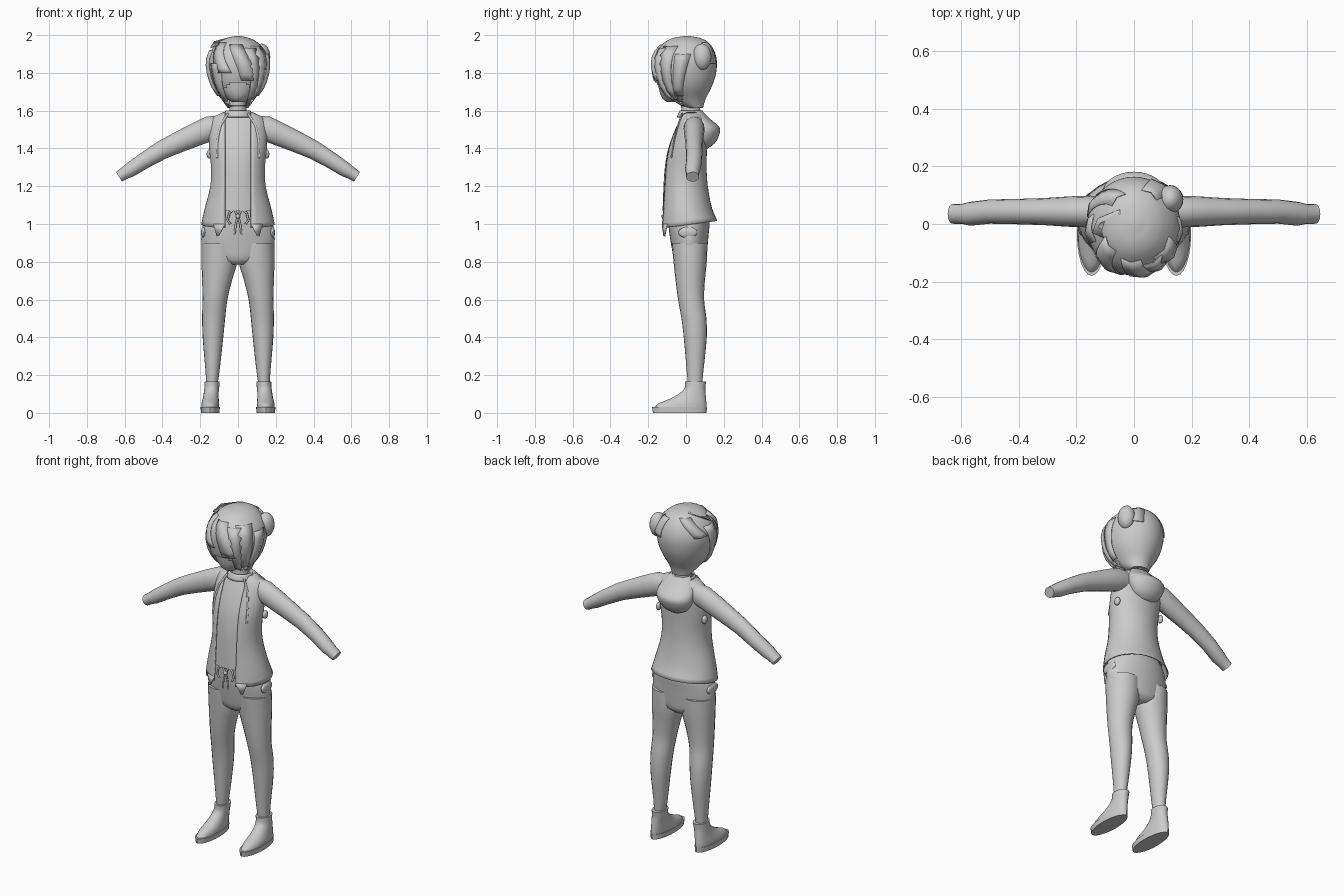
import bpy, bmesh, math
from mathutils import Vector

if "Cube" in bpy.data.objects:
    bpy.data.objects.remove(bpy.data.objects["Cube"])

grey = bpy.data.materials.new("soft grey")
grey.diffuse_color = (0.6, 0.6, 0.6, 1)
grey.use_nodes = True
grey.node_tree.nodes["Principled BSDF"].inputs["Base Color"].default_value = grey.diffuse_color


def make(name, verts, faces, angle=50, thick=0):
    me = bpy.data.meshes.new(name)
    me.from_pydata([tuple(v) for v in verts], [], faces)
    bm = bmesh.new()
    bm.from_mesh(me)
    bmesh.ops.recalc_face_normals(bm, faces=bm.faces)
    bm.to_mesh(me)
    bm.free()
    ob = bpy.data.objects.new(name, me)
    bpy.context.collection.objects.link(ob)
    me.materials.append(grey)
    if thick:
        mod = ob.modifiers.new("thickness", 'SOLIDIFY')
        mod.thickness, mod.offset = thick, 0
    bpy.ops.object.select_all(action='DESELECT')
    bpy.context.view_layer.objects.active = ob
    ob.select_set(True)
    bpy.ops.object.shade_smooth_by_angle(angle=math.radians(angle))
    return ob


def at(rows, z):
    """Interpolate rows that start with a height."""
    if z <= rows[0][0]:
        return rows[0]
    for i in range(len(rows) - 1):
        a, b = rows[i], rows[i + 1]
        if z <= b[0]:
            p, q = rows[max(i - 1, 0)], rows[min(i + 2, len(rows) - 1)]
            t, h = (z - a[0]) / (b[0] - a[0]), b[0] - a[0]
            out = [z]
            for k in range(1, len(a)):
                m0 = (b[k] - p[k]) / (b[0] - p[0]) * h
                m1 = (q[k] - a[k]) / (q[0] - a[0]) * h
                out.append((2*t**3 - 3*t*t + 1) * a[k] + (t**3 - 2*t*t + t) * m0
                           + (3*t*t - 2*t**3) * b[k] + (t**3 - t*t) * m1)
            return out
    return rows[-1]


def ring_point(row, a, off=0):
    """Row is z, x0, x1, y0, y1; angle 0 is the front."""
    z, x0, x1, y0, y1 = row
    return Vector(((x0 + x1) / 2 + ((x1 - x0) / 2 + off) * math.sin(a),
                   (y0 + y1) / 2 - ((y1 - y0) / 2 + off) * math.cos(a), z))


def stack(name, rows, n=24, steps=3, gap=0, tilt=0, thick=0, caps=True, angle=50):
    """Stacked elliptical rings, optionally open at the front."""
    zs = [rows[0][0]]
    for a, b in zip(rows, rows[1:]):
        zs += [a[0] + (b[0] - a[0]) * s / steps for s in range(1, steps + 1)]
    verts, faces = [], []
    cols = n + 1 if gap else n
    for z in zs:
        r = at(rows, z)
        start = math.asin(min(1, gap / ((r[2] - r[1]) / 2))) if gap else 0
        for i in range(cols):
            v = ring_point(r, start + (2 * math.pi - 2 * start) * i / n)
            v.z += tilt * v.y * max(0, (1.25 - z) / 0.25)
            verts.append(v)
    for j in range(len(zs) - 1):
        for i in range(n):
            k = (i + 1) % cols
            faces.append((j*cols + i, j*cols + k, (j+1)*cols + k, (j+1)*cols + i))
    if caps and not gap:
        faces += [tuple(range(n)), tuple(range((len(zs) - 1) * n, len(zs) * n))]
    return make(name, verts, faces, angle, thick)


def tube(name, pts, n=16):
    """Round tube through (x, y, z, radius in xz, radius in y)."""
    verts, faces = [], []
    for j, p in enumerate(pts):
        d = (Vector(pts[min(j + 1, len(pts) - 1)][:3]) - Vector(pts[max(j - 1, 0)][:3])).normalized()
        u = d.cross(Vector((0, 1, 0))).normalized()
        w = d.cross(u)
        for i in range(n):
            a = 2 * math.pi * i / n
            verts.append(Vector(p[:3]) + u * math.cos(a) * p[3] + w * math.sin(a) * p[4])
    for j in range(len(pts) - 1):
        for i in range(n):
            k = (i + 1) % n
            faces.append((j*n + i, j*n + k, (j+1)*n + k, (j+1)*n + i))
    faces += [tuple(range(n)), tuple(range((len(pts) - 1) * n, len(pts) * n))]
    return make(name, verts, faces)


def ball(name, loc, scale):
    bm = bmesh.new()
    bmesh.ops.create_uvsphere(bm, u_segments=20, v_segments=12, radius=1)
    verts = [Vector((v.co.x*scale[0], v.co.y*scale[1], v.co.z*scale[2])) + Vector(loc) for v in bm.verts]
    faces = [tuple(v.index for v in f.verts) for f in bm.faces]
    bm.free()
    return make(name, verts, faces)


def sym(z, r, y0, y1):
    return (z, -r, r, y0, y1)


# Jacket open at the front, with the shirt inside
jacket = [sym(.995, .192, -.135, .163), sym(1.07, .176, -.13, .135), sym(1.2, .144, -.125, .112),
          sym(1.3, .14, -.118, .106), sym(1.4, .15, -.1, .108), sym(1.5, .15, -.064, .11),
          sym(1.56, .132, -.035, .1), sym(1.59, .075, -.025, .085)]
stack("jacket", jacket, n=32, gap=.068, tilt=.13, thick=.006)
shirt = [(z, a + .008, b - .008, c + .006, d - .008) for z, a, b, c, d in jacket[1:]]
stack("shirt", shirt, n=32)
stack("collar", [sym(1.565, .072, -.045, .085), sym(1.6, .062, -.03, .085)], caps=False, thick=.008)

# Neck and head
stack("neck", [sym(1.55, .056, -.03, .085), sym(1.61, .045, -.025, .075), sym(1.7, .045, -.03, .08)])
stack("head", [sym(1.645, .03, -.1, -.03), sym(1.665, .062, -.125, .04), sym(1.71, .105, -.142, .09),
               sym(1.8, .14, -.155, .13), sym(1.88, .135, -.15, .13), sym(1.94, .09, -.1, .1)])

# Hair shell, with the lower front cut away
hair_rows = [sym(1.615, .055, .0, .09), sym(1.66, .088, -.1, .103), sym(1.72, .13, -.15, .133),
             sym(1.78, .152, -.172, .155), sym(1.85, .162, -.178, .164), sym(1.91, .148, -.16, .152),
             sym(1.96, .105, -.115, .12), sym(1.985, .06, -.068, .075), sym(1.995, .015, -.01, .02)]
hair = stack("hair", hair_rows, n=40, steps=4)
bm = bmesh.new()
bm.from_mesh(hair.data)
gone = []
for f in bm.faces:
    c = f.calc_center_median()
    if c.y < -.02 and c.z < 1.755 - 8 * c.x ** 2 and abs(c.x) < .115:
        gone.append(f)
bmesh.ops.delete(bm, geom=gone, context='FACES')
bm.to_mesh(hair.data)
bm.free()


def lock(name, a0, z0, a1, z1, w0, w1, lift=.008):
    """Tapered hair strand laid over the hair shell."""
    verts, faces, n = [], [], 6
    for i in range(n + 1):
        t = i / n
        z, a, w = z0 + (z1 - z0) * t, a0 + (a1 - a0) * t, w0 + (w1 - w0) * t
        r = at(hair_rows, z)
        for s, up in ((-1, .001), (0, lift), (1, .001)):
            verts.append(ring_point(r, a + s * w / max(r[2], .05), up + .003 * t))
    for i in range(n):
        for s in range(2):
            b = 3 * i + s
            faces.append((b, b + 1, b + 4, b + 3))
    make(name, verts, faces, 40, .004)


for i, s in enumerate([(-.9, 1.96, -.5, 1.80, .03, .045), (-.1, 1.95, .45, 1.76, .035, .05),
                       (.5, 1.93, .75, 1.63, .04, .012), (.9, 1.94, 1.0, 1.66, .045, .015),
                       (-.8, 1.85, -.85, 1.65, .045, .015), (1.5, 1.9, 1.3, 1.68, .04, .02),
                       (-1.5, 1.92, -1.3, 1.68, .045, .02), (2.6, 1.96, 2.4, 1.85, .03, .06),
                       (-2.5, 1.97, -2.0, 1.87, .03, .04)]):
    lock(f"hair_strand_{i}", *s)
ball("hair_tuft", (.125, .085, 1.885), (.046, .05, .07))
make("hair_wisp", [(-.03, -.04, 1.985), (-.05, .05, 1.985), (-.125, .02, 1.965), (-.145, -.03, 1.935),
                   (-.1, -.05, 1.95)], [(0, 1, 2, 3, 4)], 40, .006)

# Hood hanging on the back
stack("hood", [sym(1.4, .03, .09, .115), sym(1.425, .075, .05, .15), sym(1.47, .105, .03, .175),
               sym(1.51, .112, .02, .178), sym(1.555, .1, .015, .13), sym(1.6, .065, .02, .085)], n=28)

# Trousers: shared hip piece
stack("trouser_hips", [sym(.785, .06, -.04, .08), sym(.81, .14, -.062, .105), sym(.87, .188, -.075, .113),
                       sym(.95, .193, -.088, .12), sym(1.02, .178, -.095, .125),
                       sym(1.09, .15, -.1, .1)], n=32)

for side, s in (("left", 1), ("right", -1)):
    def mx(rows):
        return [(z, min(s*a, s*b), max(s*a, s*b), c, d) for z, a, b, c, d in rows]

    stack(side + "_trouser_leg", mx([
        (.15, .108, .168, .01, .085), (.22, .098, .172, .004, .092), (.4, .078, .187, -.012, .11),
        (.5, .068, .19, -.024, .108), (.6, .056, .188, -.042, .096), (.7, .032, .19, -.055, .1),
        (.8, .004, .193, -.066, .11), (.9, .004, .192, -.076, .114)]), n=20)
    # Boot and its sole
    stack(side + "_boot", mx([
        (.025, .1, .195, -.172, .108), (.05, .1, .193, -.145, .108), (.075, .102, .187, -.085, .106),
        (.1, .103, .182, -.04, .104), (.13, .1, .178, -.008, .102), (.165, .097, .176, -.004, .106)]), n=24)
    stack(side + "_boot_sole", mx([(0, .098, .196, -.175, .109), (.03, .096, .198, -.18, .111)]),
          steps=1, angle=40)
    # Sleeve, cuff and shoulder
    tube(side + "_sleeve", [(s*x, .043 - .008 * (x > .5), z, r, ry) for x, z, r, ry in [
        (.09, 1.515, .06, .045), (.15, 1.505, .066, .055), (.22, 1.475, .062, .053),
        (.31, 1.435, .056, .047), (.4, 1.393, .05, .044), (.5, 1.333, .043, .042),
        (.57, 1.287, .039, .041), (.595, 1.272, .034, .035), (.63, 1.25, .03, .034)]])
    # Trouser pocket edge
    ball(side + "_pocket", (s*.182, .01, .955), (.014, .05, .03))
    # Hood cord hanging over the chest
    cord = [(.05, 1.585), (.09, 1.52), (.105, 1.45), (.108, 1.35)]
    pts = []
    for x, z in cord:
        r = at(jacket, z)
        p = ring_point(r, math.asin(min(.95, x / r[2])), .006)
        pts.append((s*p.x, p.y, z, .006, .005))
    tube(side + "_hood_cord", pts, 8)
    ball(side + "_side_tab", (s*.152, .04, 1.37), (.014, .02, .024))
    # Loop and end of the waist drawstring
    tube(side + "_bow_loop", [(s*x, -.118, z, .006, .005) for x, z in
                              [(.0, 1.04), (.02, 1.075), (.045, 1.06), (.055, 1.02), (.04, 1.0)]], 8)
    tube(side + "_bow_end", [(s*x, -.118, z, .005, .004) for x, z in
                             [(.0, 1.04), (.012, 1.0), (.018, .945)]], 8)
    # Pointed lower corner of the jacket front
    make(side + "_jacket_corner", [(s*.068, -.125, 1.0), (s*.13, -.1, 1.0), (s*.112, -.112, .935),
                                   (s*.1, -.118, .94)], [(0, 1, 2, 3)], 40, .006)

ball("bow_knot", (0, -.12, 1.04), (.012, .01, .012))
